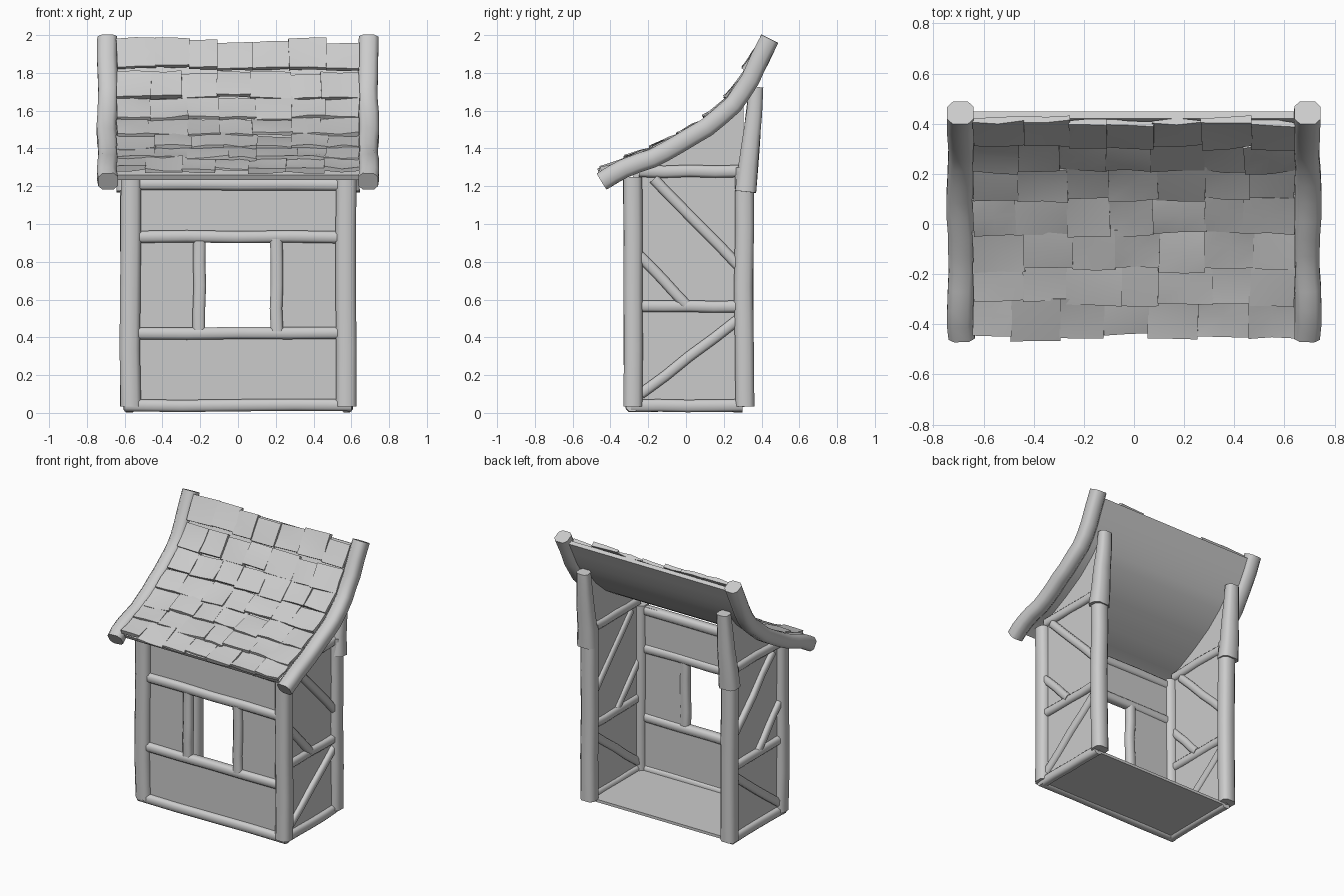
import bpy, bmesh, math, random
from mathutils import Vector, Matrix

random.seed(4)
cube = bpy.data.objects.get("Cube")
if cube:
    bpy.data.objects.remove(cube)

mat = bpy.data.materials.new("plain grey")
mat.use_nodes = True
GREY = (0.6, 0.6, 0.6, 1)
mat.diffuse_color = GREY
mat.node_tree.nodes["Principled BSDF"].inputs["Base Color"].default_value = GREY


def finish(name, bm, angle=40):
    bmesh.ops.recalc_face_normals(bm, faces=bm.faces)
    me = bpy.data.meshes.new(name)
    bm.to_mesh(me)
    bm.free()
    me.materials.append(mat)
    ob = bpy.data.objects.new(name, me)
    bpy.context.collection.objects.link(ob)
    bpy.ops.object.select_all(action='DESELECT')
    ob.select_set(True)
    bpy.context.view_layer.objects.active = ob
    bpy.ops.object.shade_smooth_by_angle(angle=math.radians(angle))


def beam(name, pts, w, d, side=(1, 0, 0), taper=1.0, wobble=0.004):
    """Chamfered timber swept along points; w runs along side, d across it."""
    pts = [Vector(p) for p in pts]
    if len(pts) == 2:
        pts = [pts[0].lerp(pts[1], i / 4) for i in range(5)]
    side = Vector(side)
    bm = bmesh.new()
    rings = []
    for i, p in enumerate(pts):
        t = (pts[min(i + 1, len(pts) - 1)] - pts[max(i - 1, 0)]).normalized()
        u = (side - t * side.dot(t)).normalized()
        v = t.cross(u)
        k = 1 + (taper - 1) * i / (len(pts) - 1)
        a, b = w / 2 * k, d / 2 * k
        c = min(a, b) * 0.45
        outline = [(a, c - b), (a, b - c), (a - c, b), (c - a, b),
                   (-a, b - c), (-a, c - b), (c - a, -b), (a - c, -b)]
        o = p + (u * random.uniform(-1, 1) + v * random.uniform(-1, 1)) * wobble
        rings.append([bm.verts.new(o + u * x + v * y) for x, y in outline])
    for r, s in zip(rings, rings[1:]):
        for j in range(8):
            bm.faces.new((r[j], r[j - 1], s[j - 1], s[j]))
    bm.faces.new(rings[0])
    bm.faces.new(rings[-1])
    finish(name, bm, 50)


def slab(name, outline, offset):
    """Flat panel: outline points joined to a copy moved by offset."""
    bm = bmesh.new()
    a = [bm.verts.new(p) for p in outline]
    b = [bm.verts.new(Vector(p) + Vector(offset)) for p in outline]
    bm.faces.new(a)
    bm.faces.new(b)
    for i in range(len(a)):
        bm.faces.new((a[i - 1], a[i], b[i], b[i - 1]))
    finish(name, bm, 30)


# Sagging roof line in the y-z plane
KEYS = [Vector((0, y, z)) for y, z in
        [(-.445, 1.225), (-.33, 1.295), (-.18, 1.35), (-.04, 1.42),
         (.11, 1.51), (.25, 1.63), (.34, 1.77), (.445, 1.98)]]


def roof(t):
    """Point and tangent on the roof line, t from 0 (eave) to 1 (ridge)."""
    f = max(0, min(t, 0.9999)) * (len(KEYS) - 1)
    i = int(f)
    f -= i
    a, b = KEYS[i], KEYS[i + 1]
    p = a.lerp(b, f)
    ta = KEYS[i + 1] - KEYS[max(i - 1, 0)]
    tb = KEYS[min(i + 2, len(KEYS) - 1)] - KEYS[i]
    return p, ta.lerp(tb, f).normalized()


# Roof sheet under the shingles
bm = bmesh.new()
loops = []
for i in range(17):
    p, t = roof(0.05 + 0.93 * i / 16)
    n = Vector((0, -t.z, t.y))
    loops.append([bm.verts.new(p + n * h + Vector((x, 0, 0)))
                  for x, h in ((-.65, -.02), (.65, -.02), (.65, .01), (-.65, .01))])
for a, b in zip(loops, loops[1:]):
    for j in range(4):
        bm.faces.new((a[j], a[j - 1], b[j - 1], b[j]))
bm.faces.new(loops[0])
bm.faces.new(loops[-1])
finish("roof_sheet", bm)


def shingle(bm, matrix, warp):
    """Thin block with a 2 by 2 top and bottom, every point moved a little along warp."""
    def layer(h):
        return [[bm.verts.new(matrix @ Vector((x, y, h)) + warp * random.uniform(-.008, .009))
                 for x in (-.5, 0, .5)] for y in (-.5, 0, .5)]
    low, high = layer(-.5), layer(.5)
    for g in (low, high):
        for j in range(2):
            for i in range(2):
                bm.faces.new((g[j][i], g[j][i + 1], g[j + 1][i + 1], g[j + 1][i]))

    def rim(g):
        return [g[0][0], g[0][1], g[0][2], g[1][2], g[2][2], g[2][1], g[2][0], g[1][0]]
    a, b = rim(low), rim(high)
    for i in range(8):
        bm.faces.new((a[i - 1], a[i], b[i], b[i - 1]))


# Warped, uneven shingles in overlapping rows
bm = bmesh.new()
ROWS, COLS = 7, 7
for r in range(ROWS):
    shift = random.uniform(-.03, .03)
    edges = [-.64] + [-.64 + 1.28 * c / COLS + shift + random.uniform(-.02, .02)
                      for c in range(1, COLS)] + [.64]
    for x0, x1 in zip(edges, edges[1:]):
        p, t = roof(0.115 + 0.815 * r / (ROWS - 1) + random.uniform(-.012, .012))
        n = Vector((0, -t.z, t.y))
        m = Matrix((Vector((1, 0, 0)), t, n)).transposed().to_4x4()
        m.translation = p + n * (.032 + random.uniform(0, .008)) + Vector(((x0 + x1) / 2, 0, 0))
        tilt = (Matrix.Rotation(random.uniform(-.14, -.07), 4, 'X')
                @ Matrix.Rotation(random.uniform(-.05, .05), 4, 'Y')
                @ Matrix.Rotation(random.uniform(-.05, .05), 4, 'Z'))
        size = Matrix.Diagonal((x1 - x0 + .004, random.uniform(.16, .19), .022, 1))
        shingle(bm, m @ tilt @ size, n)
finish("roof_shingles", bm, 45)

# Walls and floor
FY, SX = -.285, .565
slab("floor", [(-.57, -.28, .02), (.57, -.28, .02), (.57, .3, .02), (-.57, .3, .02)], (0, 0, .02))
for name, x0, x1, z0, z1 in (("lower", -SX, SX, .03, .43), ("upper", -SX, SX, .92, 1.24),
                             ("right", -SX, -.2, .42, .93), ("left", .2, SX, .42, .93)):
    slab("front_panel_" + name, [(x0, FY, z0), (x1, FY, z0), (x1, FY, z1), (x0, FY, z1)], (0, .02, 0))

# Front rails
for name, z, half in (("sill_beam", .04, .6), ("window_sill", .42, .54),
                      ("window_lintel", .932, .54), ("eave_beam", 1.21, .54)):
    beam(name, [(-half, FY, z), (half, FY, z)], .064, .064, (0, 0, 1))

gable = [roof(i / 20)[0] for i in range(4, 17)]
for s, tag in ((-1, "right_"), (1, "left_")):
    beam(tag + "window_post", [(s * .204, FY, .43), (s * .204, FY, .92)], .066, .06)
    # Side wall rising into the gable
    outline = [(s * SX, .31, .03), (s * SX, -.28, .03), (s * SX, -.28, 1.25)]
    outline += [(s * SX, p.y, p.z - .01) for p in gable if p.y < .31]
    slab(tag + "side_panel", outline, (s * .012, 0, 0))
    # Corner posts
    beam(tag + "front_post", [(s * .57, -.28, .035), (s * .57, -.28, 1.25)], .108, .1)
    beam(tag + "back_post", [(s * .57, .308, .035), (s * .57, .308, 1.3)], .108, .1)
    beam(tag + "back_post_top", [(s * .578, .318, 1.17), (s * .57, .375, 1.725)], .135, .112, taper=.66)
    # Side rails and braces
    for name, a, b, w in (("base_beam", (-.29, .04), (.3, .037), .066),
                          ("mid_rail", (-.25, .567), (.28, .562), .062),
                          ("top_beam", (-.25, 1.28), (.29, 1.28), .064),
                          ("upper_brace", (-.17, 1.24), (.29, .77), .056),
                          ("middle_brace", (-.25, .84), (.0, .575), .056),
                          ("lower_brace", (-.24, .1), (.28, .5), .056)):
        beam(tag + name, [(s * .575, *a), (s * .575, *b)], .06, w)
    # Curved verge timbers
    path = [roof(i / 14)[0] + Vector((s * (.69 + .004 * math.sin(i)), 0, 0)) for i in range(15)]
    beam(tag + "verge_timber", path, .105, .1, wobble=.003)
